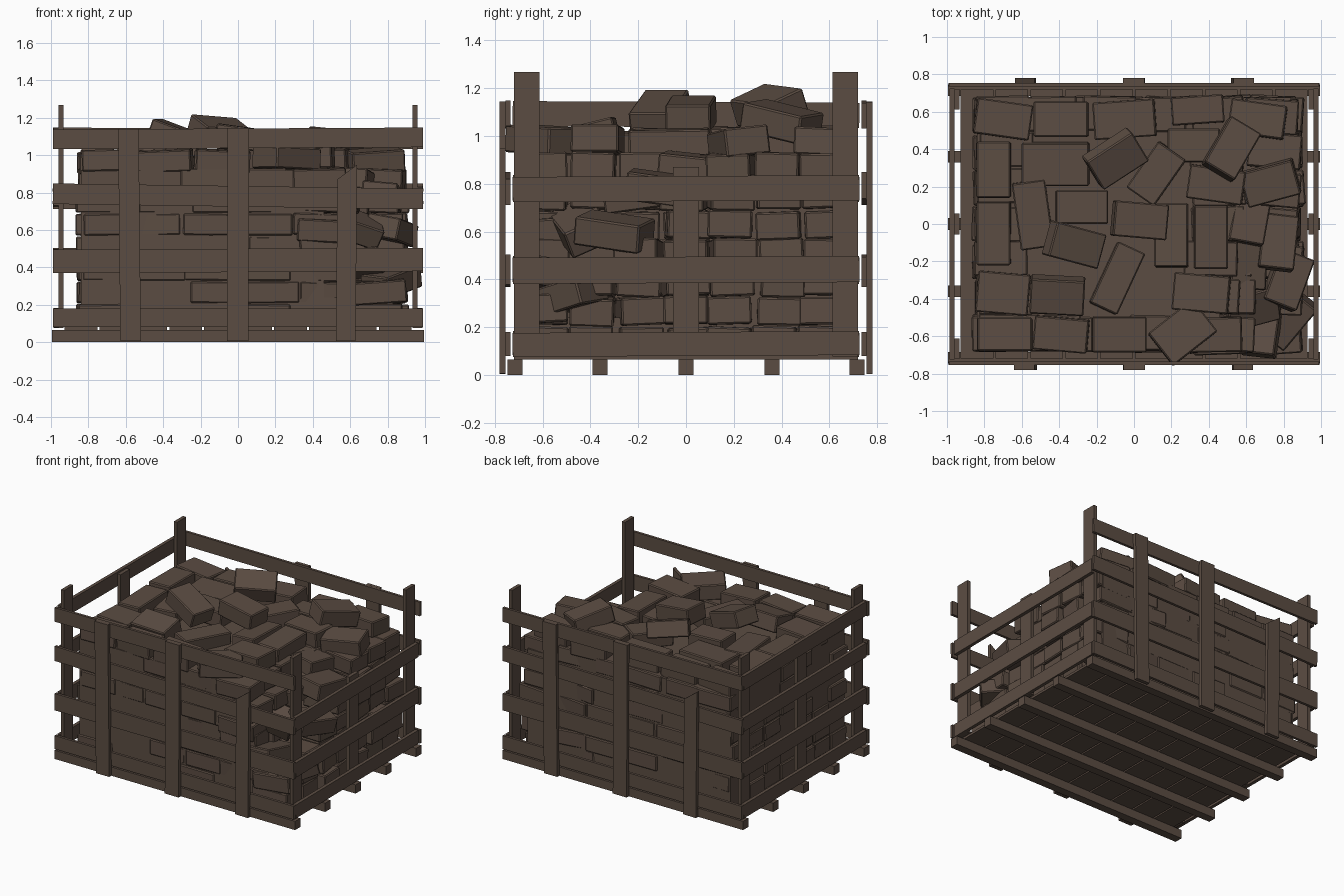
import bpy, math, random
from mathutils import Matrix, Euler, Vector

random.seed(7)
wood = bpy.data.materials.new("dark brown")
wood.diffuse_color = (0.105, 0.073, 0.055, 1)


def box(name, c, size, rot=(0, 0, 0), bevel=0.0, slant=None):
    """Box at centre c; rot in degrees; slant = z offsets of the top at -x/+x ends."""
    x, y, z = (s / 2 for s in size)
    vs = [Vector((a * x, b * y, d * z)) for d in (-1, 1) for a, b in ((-1, -1), (1, -1), (1, 1), (-1, 1))]
    if slant:
        for v in vs[4:]:
            v.z += slant[0] if v.x < 0 else slant[1]
    fs = [(3, 2, 1, 0), (4, 5, 6, 7), (0, 1, 5, 4), (1, 2, 6, 5), (2, 3, 7, 6), (3, 0, 4, 7)]
    me = bpy.data.meshes.new(name)
    me.from_pydata(vs, [], fs)
    me.materials.append(wood)
    ob = bpy.data.objects.new(name, me)
    ob.location = c
    ob.rotation_euler = Euler([math.radians(r) for r in rot])
    bpy.context.collection.objects.link(ob)
    if bevel:
        m = ob.modifiers.new("bevel", 'BEVEL')
        m.width, m.segments = bevel, 1
    return ob


def brick(c, size, rot=(0, 0, 0)):
    return box("brick", c, size, rot, 0.007)


# base: skids along x, floor boards along y
for y in (-0.715, -0.36, 0, 0.36, 0.715):
    box("skid", (0, y, 0.033), (1.99, 0.062, 0.065))
for i in range(10):
    box("floor_board", (-0.84 + i * 0.1867, 0, 0.075), (0.175, 1.44, 0.018))

# long walls: the back is the front turned half round
for side, s in (("front", 1), ("back", -1)):
    for z, h, tilt in ((0.13, 0.10, 0), (0.437, 0.125, 0.3), (0.78, 0.11, -0.8), (1.09, 0.105, 0.3)):
        box(side + "_rail", (0, -0.745 * s, z), (1.98, 0.02, h), (0, -tilt * s, 0))
    for x, w, top, tilt, sl in ((-0.58, 0.11, 1.14, -0.6, None), (0, 0.115, 1.145, 0.2, None),
                                (0.58, 0.105, 0.9, 0.5, (-0.03, 0.05))):
        if sl and s < 0:
            sl = sl[::-1]
        box(side + "_post", (x * s, -0.768 * s, top / 2 + 0.003), (w, 0.026, top - 0.006), (0, tilt * s, 0), 0, sl)

# short walls: the right one has lost its top rail
for side, s in (("left", -1), ("right", 1)):
    rails = [(0.13, 0.10), (0.44, 0.11), (0.78, 0.105)] + ([(1.09, 0.105)] if s < 0 else [])
    for z, h in rails:
        box(side + "_rail", (0.973 * s, 0, z), (0.025, 1.45, h), (0.3 * s, 0, 0))
    for y in (-0.667, 0.667):
        box(side + "_corner_post", (0.947 * s, y, 0.672), (0.026, 0.107, 1.19))
    top = 0.87 if s > 0 else 1.13
    box(side + "_middle_post", (0.947 * s, 0, (top + 0.08) / 2), (0.026, 0.11, top - 0.08))

# packed core of the load
box("packed_core", (-0.19, 0, 0.5), (1.3, 1.35, 0.84))
box("packed_core_back_right", (0.64, 0.40, 0.46), (0.40, 0.55, 0.76))
box("packed_core_low", (0.62, -0.25, 0.16), (0.42, 0.85, 0.16))


def fill_height(x, y):
    """Height of the stack: it has slumped at the front right corner."""
    if x < 0.5:
        return 0.95
    return 0.95 if y > 0.12 else max(0.34, 0.85 + 0.75 * (y - 0.05))


# stacked courses of bricks, outer ring plus the slumped corner
STEP = 0.121
for k in range(7):
    z = 0.145 + k * STEP
    off = 0.06 if k % 2 else 0
    for i in range(6):
        for j in range(7):
            x, y = -0.70 + i * 0.29, -0.582 + j * 0.194
            outer = i in (0, 5) or j in (0, 6)
            if not (outer or x > 0.4) or z + 0.06 > fill_height(x, y) + 0.02:
                continue
            loose = 1 if x > 0.4 else 0.25
            x += (off - 0.03) * (0 < i < 5) + random.uniform(-0.025, 0.02)
            y += random.uniform(-0.012, 0.012)
            brick((x, y, z), (0.285, 0.185, 0.115),
                  (random.uniform(-3, 3) * loose, random.uniform(-3, 3) * loose, random.uniform(-7, 7) * loose))

# top layer: x, y, length x, length y, turn
TOP = [(-.70, .56, .30, .19, -8), (-.39, .56, .29, .19, 0), (-.05, .56, .33, .20, 4),
       (.34, .61, .28, .15, 4), (.66, .56, .30, .18, -8), (-.75, .29, .18, .30, 0),
       (-.42, .32, .36, .23, 0), (.32, .42, .28, .18, 0), (.12, .27, .18, .30, -35),
       (-.75, -.05, .18, .34, 0), (-.54, .05, .18, .36, 8), (-.28, .09, .28, .18, 0),
       (.20, -.06, .18, .34, 0), (.41, -.07, .18, .34, 0), (-.70, -.37, .28, .22, -5),
       (-.69, -.59, .29, .18, 0), (-.39, -.59, .29, .18, -5), (-.08, -.59, .29, .19, 0),
       (-.09, -.29, .16, .36, -25), (.36, -.37, .30, .20, -5), (.26, -.58, .30, .22, 38),
       (.44, .21, .30, .18, -8)]
for x, y, lx, ly, r in TOP:
    brick((x, y, 0.965 + random.uniform(-0.01, 0.02)), (lx, ly, 0.115),
          (random.uniform(-3, 3), random.uniform(-3, 3), r))

# loose bricks on the heap and in the slump: x, y, z, then rotation
LOOSE = [(-.10, .35, 1.12, 22, 4, 33), (.52, .40, 1.06, 5, 12, 60), (.73, .22, .97, 6, -4, 15),
         (-.32, -.11, 1.09, 0, 20, -15), (.03, .02, 1.09, 0, 8, -5), (-.41, -.38, 1.0, 14, 0, -3),
         (.77, -.10, .78, 5, 8, 84), (.61, -.20, .76, 6, -8, 88), (.62, .04, .86, 4, 6, 80),
         (.62, -.44, .62, 25, 18, 15), (.68, -.56, .42, -8, 10, 82), (.82, -.50, .33, 6, -14, 50),
         (.82, -.30, .60, 10, 8, 70), (.46, -.60, .60, 4, 3, 2), (.75, -.60, .27, 3, -4, 4)]
for x, y, z, rx, ry, rz in LOOSE:
    brick((x, y, z), (0.29, 0.19, 0.12), (rx, ry, rz))
